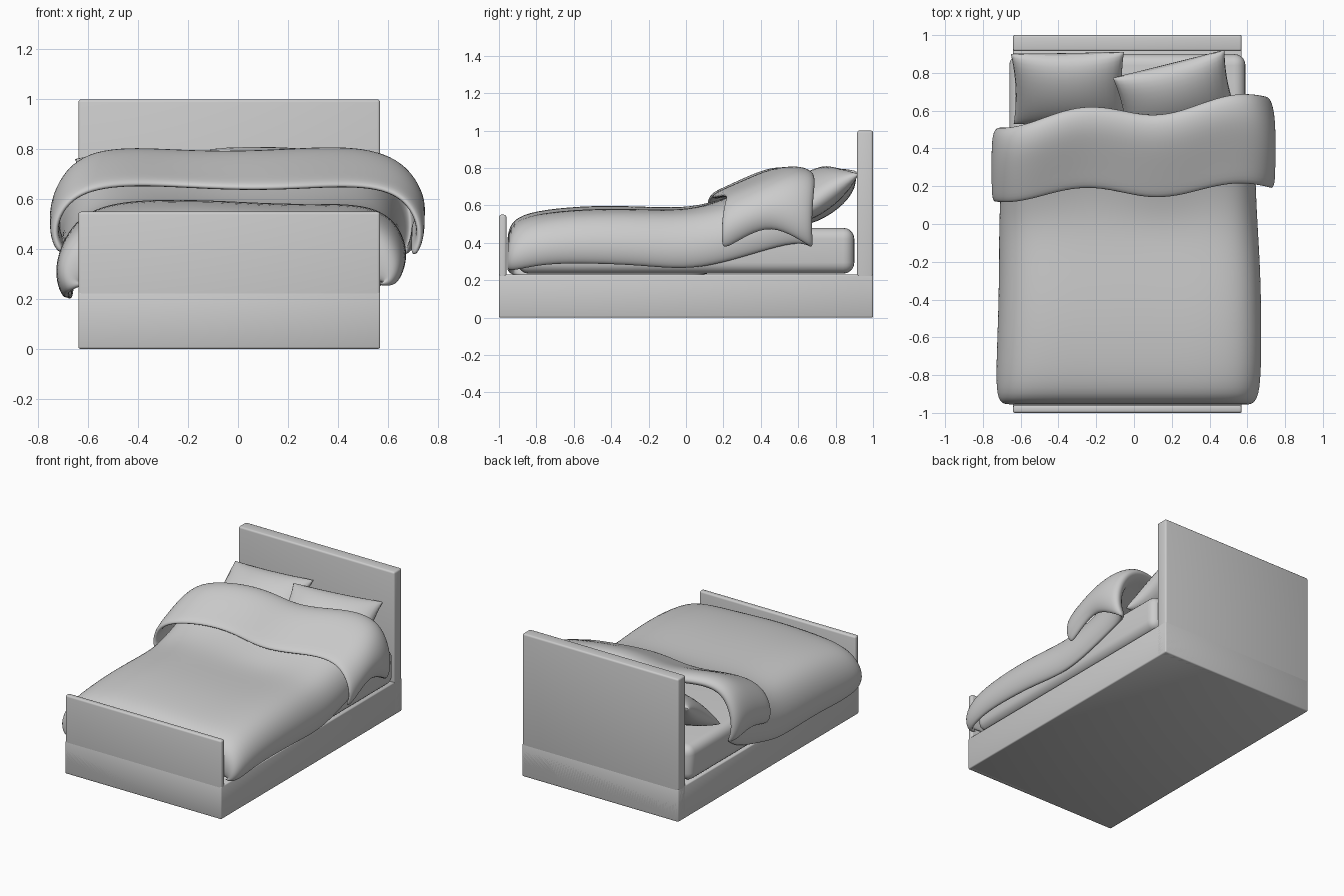
import bpy, math

if "Cube" in bpy.data.objects:
    bpy.data.objects.remove(bpy.data.objects["Cube"])


def finish(obj, angle=180):
    bpy.ops.object.select_all(action='DESELECT')
    obj.select_set(True)
    bpy.context.view_layer.objects.active = obj
    bpy.ops.object.shade_smooth_by_angle(angle=math.radians(angle))


def box(name, lo, hi, bevel, segments):
    bpy.ops.mesh.primitive_cube_add(size=1, location=[(a + b) / 2 for a, b in zip(lo, hi)])
    obj = bpy.context.object
    obj.name = name
    obj.scale = [b - a for a, b in zip(lo, hi)]
    bpy.ops.object.transform_apply(location=False, rotation=False, scale=True)
    mod = obj.modifiers.new("Bevel", 'BEVEL')
    mod.width, mod.segments = bevel, segments
    finish(obj)
    return obj


def grid_object(name, rows):
    n = len(rows[0])
    verts = [p for row in rows for p in row]
    faces = [(r * n + c, r * n + c + 1, (r + 1) * n + c + 1, (r + 1) * n + c)
             for r in range(len(rows) - 1) for c in range(n - 1)]
    mesh = bpy.data.meshes.new(name)
    mesh.from_pydata(verts, [], faces)
    obj = bpy.data.objects.new(name, mesh)
    bpy.context.collection.objects.link(obj)
    return obj


# Bed frame and mattress
box("frame_base", (-.64, -1, 0), (.57, 1, .23), .008, 2)
box("headboard", (-.64, .915, 0), (.57, 1, 1), .012, 3)
box("footboard", (-.64, -1, 0), (.57, -.96, .55), .012, 3)
box("mattress", (-.66, -.90, .235), (.59, .9, .48), .06, 5)


# Pillows: two puffed faces meeting in a pinched seam
def pillow(name, loc, rot, half_w, half_h, puff):
    n = 16
    rows = []
    for side in (1, -1):
        for j in range(n + 1):
            # The second face runs back over the same rows, closing the seam
            v = side * math.sin(math.pi / 2 * (2 * j / n - 1))
            row = []
            for i in range(n + 1):
                u = math.sin(math.pi / 2 * (2 * i / n - 1))
                row.append((half_w * u * (1 - .06 * (1 - v * v)),
                            half_h * v * (1 - .07 * (1 - u * u)),
                            side * puff * ((1 - u * u) * (1 - v * v)) ** .45))
            rows.append(row)
    obj = grid_object(name, rows)
    weld = obj.modifiers.new("Weld", 'WELD')
    weld.merge_threshold = .0005
    obj.location = loc
    obj.rotation_euler = [math.radians(a) for a in rot]
    finish(obj, 80)


pillow("left_pillow", (-.345, .72, .645), (34, -2, 1), .30, .225, .105)
pillow("right_pillow", (.22, .675, .66), (35, 3, 14), .305, .215, .105)

# Duvet rows from foot, over the top, folded back at the head:
# y, top height, left x, right x, left hem height, right hem height
ROWS = [
    (-.935, .28, -.63, .58, .26, .26), (-.945, .44, -.69, .62, .24, .25),
    (-.905, .52, -.715, .65, .22, .255), (-.75, .555, -.715, .66, .20, .29),
    (-.5, .575, -.705, .66, .21, .29), (-.25, .57, -.70, .655, .20, .28),
    (-.02, .56, -.70, .64, .20, .255), (.15, .595, -.695, .63, .23, .29),
    (.35, .665, -.69, .625, .27, .36), (.50, .74, -.69, .63, .32, .40),
    (.57, .752, -.70, .66, .37, .39), (.60, .768, -.715, .70, .38, .37),
    (.575, .788, -.735, .72, .39, .39), (.49, .787, -.74, .735, .41, .45),
    (.38, .742, -.74, .735, .43, .49), (.25, .685, -.74, .735, .40, .42),
    (.165, .65, -.735, .73, .38, .36)]
# Half cross-section: sideways and height fractions, from hem to centre
HALF = [(.955, 0), (.99, .15), (1, .33), (.985, .52), (.94, .72), (.86, .88),
        (.73, .97), (.55, 1), (.36, 1), (.17, 1)]
SECTION = [(-a, b) for a, b in HALF] + [(0, 1)] + HALF[::-1]

sheet = []
for y, top, xl, xr, zl, zr in ROWS:
    weight = min(1, max(0, y / .3 + .3))
    row = []
    for a, b in SECTION:
        x = (xl + xr) / 2 + a * (xr - xl) / 2
        hem = zl if a < 0 else zr
        tilt = .03 + .05 * max(0, (y - .16) / .44)
        fold = .042 * math.cos((x + .26) * 7.85) + tilt * x
        ripple = .009 * math.cos((x + .4) * 6 + y * 2) * b
        row.append((x, y + weight * fold, hem + (top - hem) * b + ripple))
    sheet.append(row)
duvet = grid_object("duvet", sheet)
solid = duvet.modifiers.new("Solidify", 'SOLIDIFY')
solid.thickness, solid.offset = .034, 0
sub = duvet.modifiers.new("Subdivision", 'SUBSURF')
sub.levels = sub.render_levels = 2
finish(duvet)
